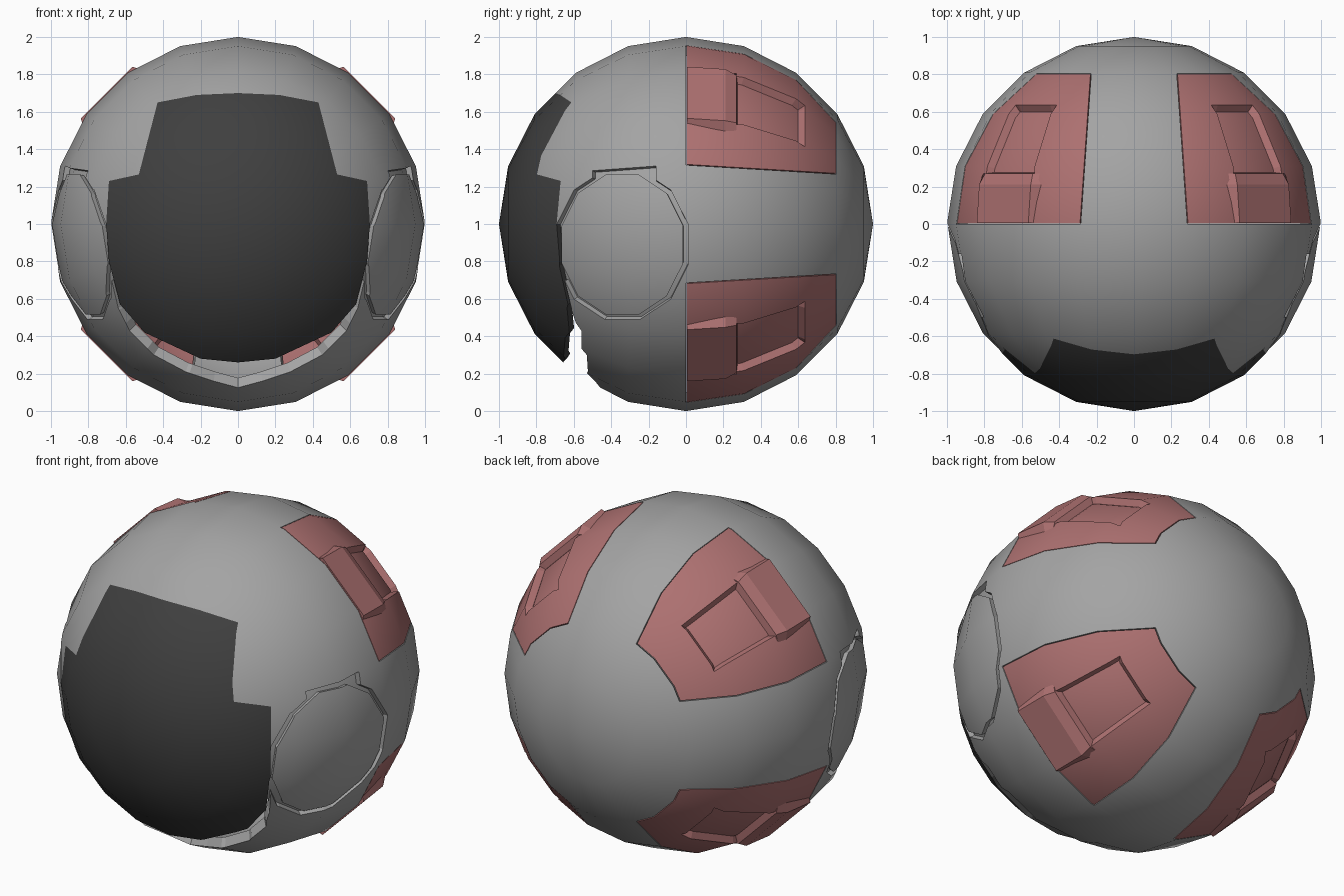
import bpy, bmesh, math
from mathutils import Vector as V, Matrix

if "Cube" in bpy.data.objects:
    bpy.data.objects.remove(bpy.data.objects["Cube"])


def material(name, col):
    m = bpy.data.materials.new(name)
    m.diffuse_color = (*col, 1)
    m.use_nodes = True
    m.node_tree.nodes["Principled BSDF"].inputs["Base Color"].default_value = m.diffuse_color
    return m


GREY = material("shell_grey", (0.37, 0.37, 0.37))
RED = material("dusty_red", (0.42, 0.165, 0.165))
BLACK = material("visor_black", (0.05, 0.05, 0.05))


def ball(radius=1.0):
    """Sphere with poles along y, and a face layer marking carved regions."""
    bm = bmesh.new()
    bmesh.ops.create_uvsphere(bm, u_segments=20, v_segments=10, radius=radius,
                              matrix=Matrix.Rotation(math.pi / 2, 4, 'X'))
    bm.faces.layers.int.new("region")
    return bm


def carve(bm, planes):
    """Cut a convex region, given as (point, outward normal), and mark it 2."""
    lay = bm.faces.layers.int["region"]
    for f in bm.faces:
        if f[lay] == 0:
            f[lay] = 1
    for co, no in planes:
        co, no = V(co), V(no).normalized()
        faces = [f for f in bm.faces if f[lay] == 1]
        geom = set(faces)
        for f in faces:
            geom.update(f.edges)
            geom.update(f.verts)
        bmesh.ops.bisect_plane(bm, geom=list(geom), dist=1e-5, plane_co=co, plane_no=no)
        for f in bm.faces:
            if f[lay] == 1 and (f.calc_center_median() - co).dot(no) > 0:
                f[lay] = 0
    for f in bm.faces:
        if f[lay] == 1:
            f[lay] = 2


def remove(bm, marked):
    lay = bm.faces.layers.int["region"]
    bmesh.ops.delete(bm, geom=[f for f in bm.faces if (f[lay] == 2) == marked],
                     context='FACES')
    for f in bm.faces:
        f[lay] = 0


def prism(pts, axis, side):
    """Planes of a convex outline seen along an axis, on one side of the ball."""
    def lift(a, b):
        return V((a, 0, b)) if axis == 1 else V((0, a, b))
    base = V((0, 0, 0))
    base[axis] = -side
    planes = [((0, 0, 0), base)]
    mid = V((sum(p[0] for p in pts), sum(p[1] for p in pts))) / len(pts)
    for (a, b), (c, d) in zip(pts, pts[1:] + pts[:1]):
        n = V((d - b, a - c))
        if n.dot(V((a, b)) - mid) < 0:
            n = -n
        planes.append((lift(a, b), lift(*n)))
    return planes


def thicken(bm, scale):
    r = bmesh.ops.extrude_face_region(bm, geom=bm.faces[:], use_keep_orig=True)
    for v in r["geom"]:
        if isinstance(v, bmesh.types.BMVert):
            v.co *= scale
    bmesh.ops.recalc_face_normals(bm, faces=bm.faces[:])


def finish(bm, name, mat, curved=True):
    """Make the object, with round shading on the curved faces."""
    me = bpy.data.meshes.new(name)
    bm.to_mesh(me)
    bm.free()
    me.materials.append(mat)
    if curved:
        normals = [V((0, 0, 1))] * len(me.loops)
        for p in me.polygons:
            p.use_smooth = True
            d = p.normal.dot(p.center.normalized())
            for li in p.loop_indices:
                co = me.vertices[me.loops[li].vertex_index].co
                if abs(d) > 0.9:
                    normals[li] = co.normalized() * (1 if d > 0 else -1)
                else:
                    normals[li] = p.normal.copy()
        me.normals_split_custom_set(normals)
    ob = bpy.data.objects.new(name, me)
    ob.location.z = 1
    bpy.context.collection.objects.link(ob)
    return ob


def mirrored(half):
    return half + [(-x, z) for x, z in reversed(half) if x != 0]


def ellipse(ry, rz):
    k = 1 / math.cos(math.radians(15))
    return [(-0.34 + ry * k * math.cos(math.radians(15 + 30 * i)),
             -0.11 + rz * k * math.sin(math.radians(15 + 30 * i))) for i in range(12)]


# Outlines, heights measured from the ball's centre
brow = mirrored([(0, 0.70), (0.22, 0.69), (0.43, 0.65), (0.53, 0.265)])
cheek = [(0.53, 0.265), (0.69, 0.23), (0.705, 0)]
visor_low = mirrored(cheek + [(0.69, -0.2), (0.63, -0.43), (0.5, -0.58),
                              (0.2, -0.72), (0, -0.74)])
opening_low = mirrored(cheek + [(0.70, -0.2), (0.64, -0.45), (0.58, -0.57), (0.45, -0.70),
                                (0.28, -0.79), (0.13, -0.84), (0, -0.875)])
ear_hole, ear_disc = ellipse(0.352, 0.40), ellipse(0.325, 0.375)
ear_notch = [(-0.5, 0.15), (-0.5, 0.285), (-0.16, 0.31), (-0.16, 0.15)]


def panel_planes(sx, sz, gap=0.0):
    return [((0, gap, 0), (0, -1, 0)), ((0, 0.805 - gap, 0), (0, 1, 0)),
            ((sx * (0.285 + gap), 0, 0), (-sx, -0.07, 0)),
            ((0, 0, sz * (0.315 + gap)), (0, -0.06, -sz))]


CORNERS = [(sx, sz) for sx in (1, -1) for sz in (1, -1)]

# Main shell with face, ear and panel openings
bm = ball()
carve(bm, prism(brow, 1, -1))
carve(bm, prism(opening_low, 1, -1))
for s in (1, -1):
    carve(bm, prism(ear_hole, 0, s))
    carve(bm, prism(ear_notch, 0, s))
for sx, sz in CORNERS:
    carve(bm, panel_planes(sx, sz))
remove(bm, True)
thicken(bm, 0.94)
finish(bm, "main_shell", GREY)

# Visor
bm = ball()
carve(bm, prism(brow, 1, -1))
carve(bm, prism(visor_low, 1, -1))
remove(bm, False)
thicken(bm, 0.96)
finish(bm, "visor", BLACK)

# Ear discs in recessed seats
for s, side in ((1, "right"), (-1, "left")):
    bm = ball(0.97)
    carve(bm, prism(ear_hole, 0, s))
    carve(bm, prism(ear_notch, 0, s))
    remove(bm, False)
    thicken(bm, 0.97)
    finish(bm, side + "_ear_seat", GREY)
    bm = ball(0.997)
    carve(bm, prism(ear_disc, 0, s))
    remove(bm, False)
    thicken(bm, 0.96)
    finish(bm, side + "_ear_disc", GREY)

# Rear panels with a recessed window and a raised step
R = math.sqrt(0.5)
for sx, sz in CORNERS:
    tag = ("upper" if sz > 0 else "lower") + ("_right" if sx > 0 else "_left")
    bm = ball()
    carve(bm, panel_planes(sx, sz, 0.004))
    remove(bm, False)
    across = V((sx * R, 0, -sz * R))
    out = V((sx * R, 0, sz * R))
    slope = V((0, 0.07, 0))
    carve(bm, [((0, 0.27, 0), (0, -1, 0)), ((0, 0.635, 0), (0, 1, 0)),
               (across * 0.20, across + slope), (across * -0.20, slope - across)])
    lay = bm.faces.layers.int["region"]
    bmesh.ops.inset_region(bm, faces=[f for f in bm.faces if f[lay] == 2],
                           thickness=0.012, depth=-0.04, use_even_offset=True)
    thicken(bm, 0.97)
    finish(bm, tag + "_panel", RED)

    bm = bmesh.new()
    rings = []
    for y, top, wide in ((0.006, 0.994, 0.195), (0.21, 0.976, 0.195), (0.27, 0.945, 0.18)):
        rings.append([bm.verts.new(out * u + across * v + V((0, y, 0)))
                      for u, v in ((0.92, -wide - 0.04), (top, -wide),
                                   (top, wide), (0.92, wide + 0.04))])
    for a, b in zip(rings, rings[1:]):
        for i in range(4):
            j = (i + 1) % 4
            bm.faces.new((a[i], a[j], b[j], b[i]))
    bm.faces.new(rings[0])
    bm.faces.new(rings[-1])
    bmesh.ops.recalc_face_normals(bm, faces=bm.faces[:])
    finish(bm, tag + "_panel_step", RED, curved=False)
